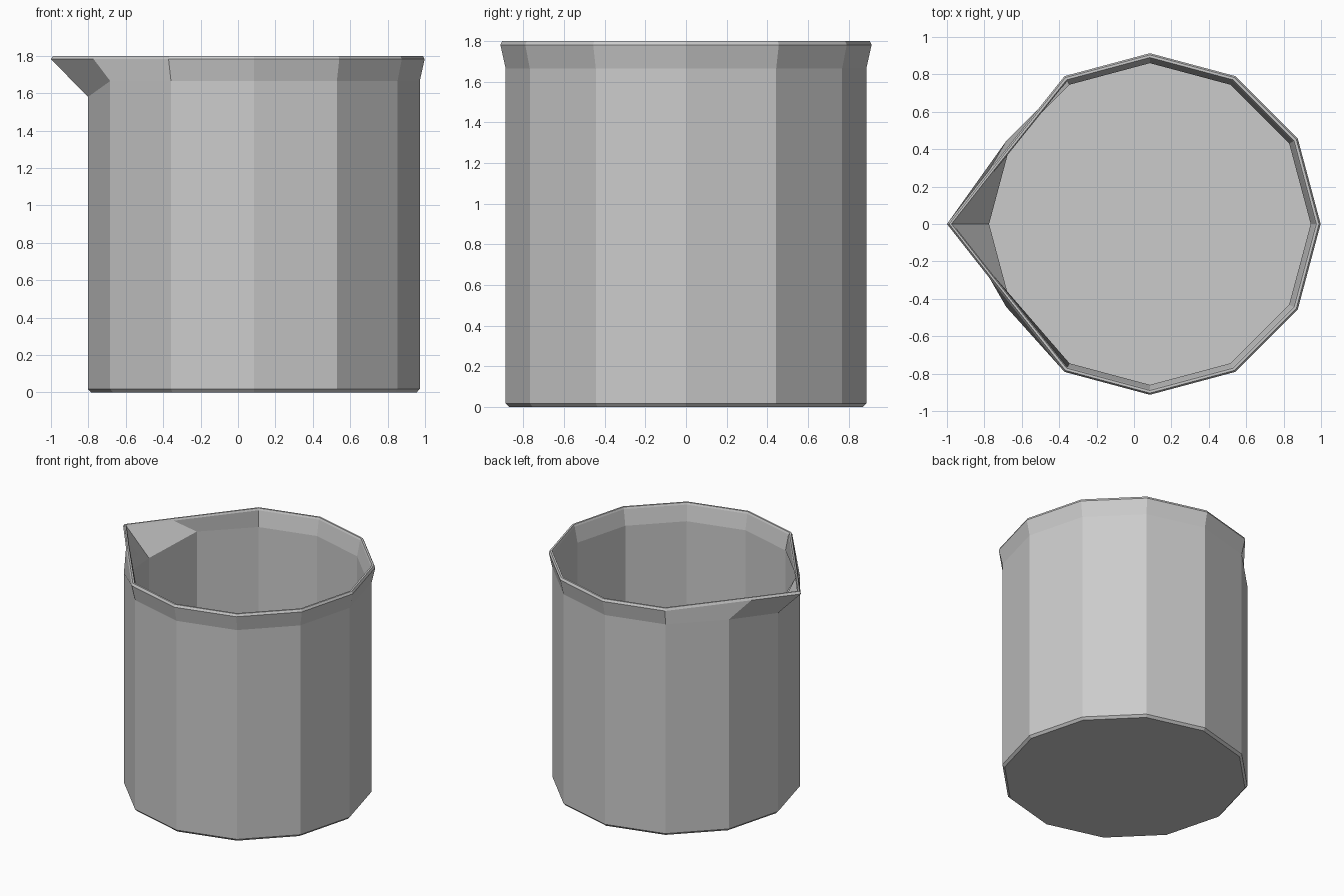
import bpy, bmesh
from math import cos, sin, pi
from mathutils import Vector

if "Cube" in bpy.data.objects:
    bpy.data.objects.remove(bpy.data.objects["Cube"])

SIDES, CX = 12, 0.085

def ring(bm, r, z, lip=None, throat_z=None):
    """Twelve-sided ring; lip = inset of the pulled-out spout, throat_z = height of the spout root."""
    pts = [Vector((CX + r * cos(i * 2 * pi / SIDES), r * sin(i * 2 * pi / SIDES), z))
           for i in range(SIDES)]
    if throat_z is not None:
        pts[6].z = throat_z
    if lip is not None:
        pts[6] = Vector((-1.0 + lip / 0.79, 0, z))
        for i, s in ((5, 1), (7, -1)):
            pts[i] = Vector((-0.772 + lip * 0.79, s * (0.29 - lip * 0.62), z))
    return [bm.verts.new(p) for p in pts]

bm = bmesh.new()
rings = [
    # outer wall
    ring(bm, 0.870, 0.0),
    ring(bm, 0.887, 0.018),
    ring(bm, 0.887, 1.665, throat_z=1.58),
    # flared rim with spout
    ring(bm, 0.913, 1.782, lip=0.0),
    ring(bm, 0.904, 1.80, lip=0.009),
    ring(bm, 0.890, 1.80, lip=0.019),
    ring(bm, 0.884, 1.785, lip=0.025),
    # inner wall
    ring(bm, 0.860, 1.665, throat_z=1.59),
    ring(bm, 0.860, 0.03),
]
for a, b in zip(rings, rings[1:]):
    for i in range(SIDES):
        j = (i + 1) % SIDES
        bm.faces.new((a[i], a[j], b[j], b[i]))
# underside and inner floor
bm.faces.new(rings[0][::-1])
bm.faces.new(rings[-1])
bmesh.ops.recalc_face_normals(bm, faces=bm.faces)

mesh = bpy.data.meshes.new("beaker")
bm.to_mesh(mesh)
bm.free()
bpy.context.collection.objects.link(bpy.data.objects.new("beaker", mesh))
